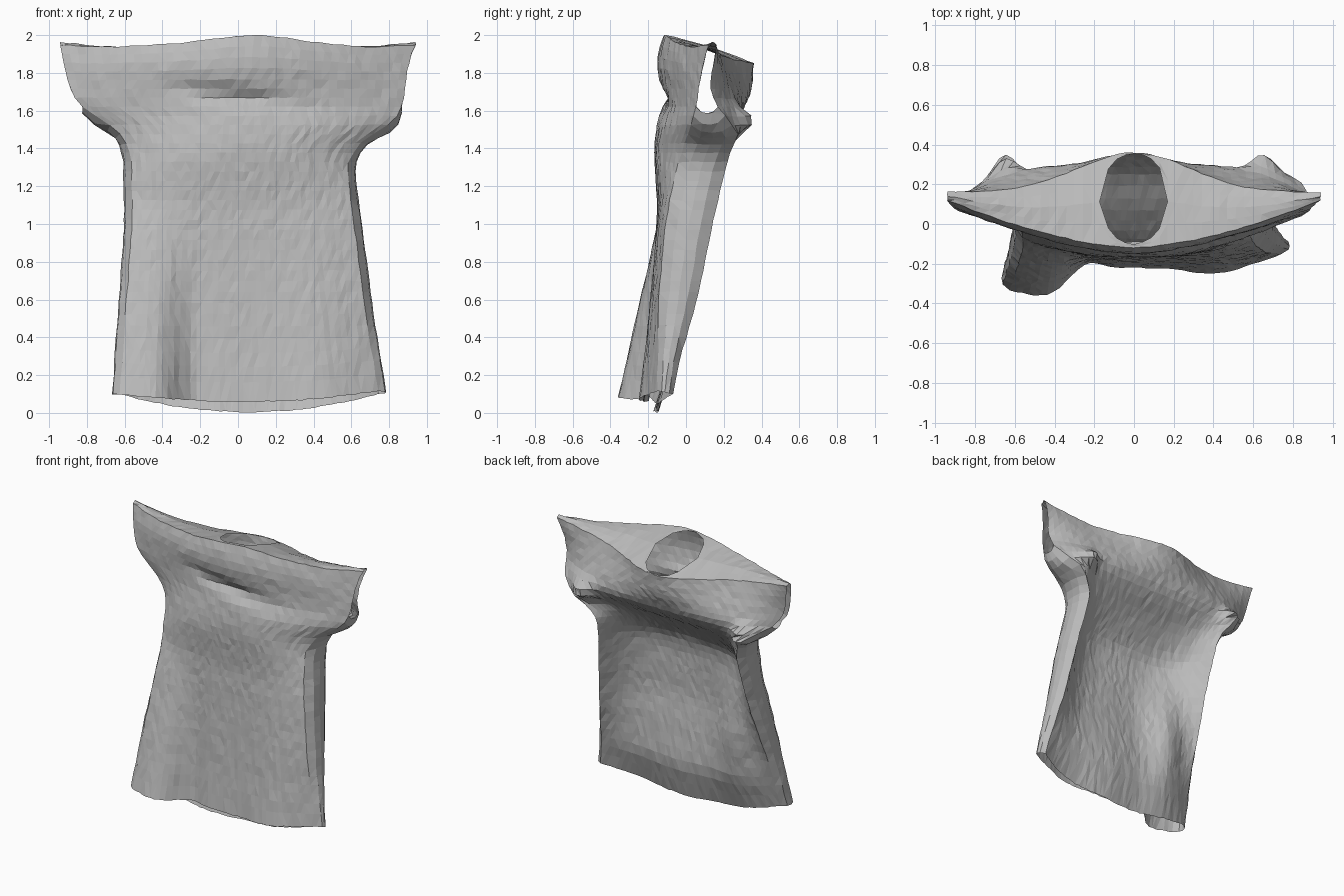
import bpy, bmesh, math, random
from mathutils import Vector

cube = bpy.data.objects.get("Cube")
if cube:
    bpy.data.objects.remove(cube)
random.seed(4)

COLS, ROWS, TOP = 44, 34, 1.95
SLEEVE = 1.66                     # side seams are open above this height


def linear(z, pts):
    if z <= pts[0][0]:
        return pts[0][1]
    for (a, p), (b, q) in zip(pts, pts[1:]):
        if z <= b:
            return p + (q - p) * (z - a) / (b - a)
    return pts[-1][1]


def curve(z, pts):
    """Softly rounded value of a profile at height z."""
    r = min(.05, z - .1, TOP - z)
    return sum(linear(z + r * k / 2, pts) for k in (-2, -1, 0, 1, 2)) / 5


def bump(v, centre, width):
    return math.exp(-((v - centre) / width) ** 2)


def ramp(z, low, high):
    return min(1, max(0, (z - low) / (high - low)))


# Outline and depth profiles, as (height, value)
LEFT = [(.1, .745), (.3, .71), (.6, .665), (1, .615), (1.3, .575), (1.38, .6), (1.46, .68),
        (1.54, .83), (1.6, .865), (1.75, .89), (1.85, .9), (TOP, .94)]
RIGHT = [(.1, -.625), (.6, -.59), (1, -.56), (1.36, -.565), (1.45, -.6), (1.53, -.67),
         (1.59, -.79), (1.65, -.87), (1.8, -.91), (TOP, -.94)]
FRONT_MID = [(.1, -.22), (.4, -.19), (.7, -.17), (1.1, -.15), (1.4, -.17), (1.52, -.155),
             (1.66, -.13), (1.75, -.14), (1.85, -.16), (TOP, -.12)]
FRONT_EDGE = [(.1, -.15), (.6, -.14), (1, -.11), (1.3, -.05), (1.6, .05), (1.8, .08), (TOP, .12)]
BACK_MID = [(.1, -.16), (.3, -.08), (.6, -.11), (.75, -.13), (1.1, -.12), (1.22, -.09), (1.4, .09),
            (1.54, .28), (1.66, .32), (1.76, .35), (TOP, .36)]
BACK_LEFT = [(.1, -.07), (.3, -.03), (.6, .06), (1, .14), (1.3, .21), (1.42, .25),
             (1.52, .26), (1.6, .18), (1.68, .13), (1.78, .13), (1.88, .15), (TOP, .16)]
BACK_RIGHT = [(.1, -.21), (.5, -.09), (.8, .03), (1.1, .14)] + BACK_LEFT[4:]


def width_at(u, z):
    a, b = curve(z, RIGHT), curve(z, LEFT)
    return a + (b - a) * (u + 1) / 2


def front_point(u, z):
    x = width_at(u, z)
    mid, edge = curve(z, FRONT_MID), curve(z, FRONT_EDGE)
    y = mid + (edge - mid) * abs(u) ** (3 - 1.4 * ramp(z, 1.3, 1.6))
    # Hanging folds near the hem, the step of the right fold, the dent over the chest
    low = max(0, 1 - z / 1.1)
    y -= low * (.2 / (1 + math.exp((x + .35) * 24)) + .04 * bump(x, .42, .2))
    y += low * .03 * bump(x, -.22, .07)
    y += .045 * bump(x, 0, .28) * bump(z, 1.67 - .12 * x, .05)
    hem, rim = max(0, 1 - z / .5), ramp(z, 1.75, TOP)
    z += hem * .05 * (u * abs(u) * .25 + u * u * 1.2 - 1)
    z += rim * (.05 * bump(x, .08, .3) - .012 * bump(abs(u), .75, .2))
    return Vector((x, y, z))


def back_point(u, z):
    x = width_at(u, z)
    mid, edge = curve(z, BACK_MID), curve(z, BACK_LEFT if u > 0 else BACK_RIGHT)
    # Hollow back below, slack yoke above that gathers to the collar
    t = ramp(z, 1.6, TOP)
    share = (1 - t) * (1 - abs(u) ** 4) + t * bump(u, 0, .42)
    y = edge + (mid - edge) * share
    # Underarm lobes, the ridge beside the hollow, drapes of the lower back
    y += .11 * bump(abs(x), .65, .08) * bump(z, 1.54, .07)
    y += .08 * bump(x, -.34, .14) * bump(z, .65, .35)
    y += .015 * math.sin(x * 9) * max(0, 1 - z / 1.1) * (1 - u * u)
    hem, rim = max(0, 1 - z / .5), ramp(z, 1.6, TOP)
    z += -.12 * hem * (1 - u * u) - .1 * rim * (1 - abs(u) ** 1.5)
    return Vector((x, y, z))


def side_points(u, z):
    a, b = front_point(u, z), back_point(u, z)
    out = Vector((.035 * u * (1 - ramp(z, 1.4, 1.6)), 0, -.04 * bump(z, 1.56, .1)))
    return [a, a.lerp(b, .25) + out, a.lerp(b, .5) + out * 1.2, a.lerp(b, .75) + out, b]


def top_points(u):
    """Front rim to back rim, parted around the neck opening."""
    a, b = front_point(u, TOP), back_point(u, TOP)
    h = .23 * math.sqrt(max(0, 1 - (a.x / .17) ** 2))
    mid = .13 if h else (a.y + b.y) / 2

    def at(y):
        f = min(.98, max(.02, (y - a.y) / (b.y - a.y)))
        p = a.lerp(b, f)
        p.z += .06 * f * (1 - f)
        return p
    f, k = at(mid - h), at(mid + h)
    return [a, a.lerp(f, .5), f], [k, k.lerp(b, .5), b]


bm = bmesh.new()


def grid(rows):
    vs = [[bm.verts.new(p) for p in row] for row in rows]
    for r, s in zip(vs, vs[1:]):
        for i in range(len(r) - 1):
            bm.faces.new((r[i], r[i + 1], s[i + 1], s[i]))


us = [-1 + 2 * i / COLS for i in range(COLS + 1)]
zs = [.1 + (TOP - .1) * (i / ROWS) ** .85 for i in range(ROWS + 1)]

# Front and back panels
grid([[front_point(u, z) for u in us] for z in zs])
grid([[back_point(u, z) for u in reversed(us)] for z in zs])
# Body sides and sleeve undersides
for end in (1, -1):
    grid([side_points(end, z)[::end] for z in zs if z < SLEEVE])
# Shoulder panel with the neck opening
shoulders = [top_points(u) for u in us]
for part in (0, 1):
    grid([s[part] for s in shoulders])

# Weld seams, crumple the cloth and split it into flat triangles
bmesh.ops.remove_doubles(bm, verts=bm.verts, dist=.004)
for v in bm.verts:
    v.co += Vector([random.uniform(-1, 1) * .003 for _ in range(3)])
    v.co.z = min(2, max(0, v.co.z))
bmesh.ops.triangulate(bm, faces=bm.faces)
bmesh.ops.recalc_face_normals(bm, faces=bm.faces)

mesh = bpy.data.meshes.new("draped_shirt")
bm.to_mesh(mesh)
bm.free()
shirt = bpy.data.objects.new("draped_shirt", mesh)
bpy.context.collection.objects.link(shirt)

grey = bpy.data.materials.new("grey_cloth")
grey.use_nodes = True
grey.diffuse_color = (.5, .5, .5, 1)
grey.node_tree.nodes["Principled BSDF"].inputs["Base Color"].default_value = (.5, .5, .5, 1)
mesh.materials.append(grey)
